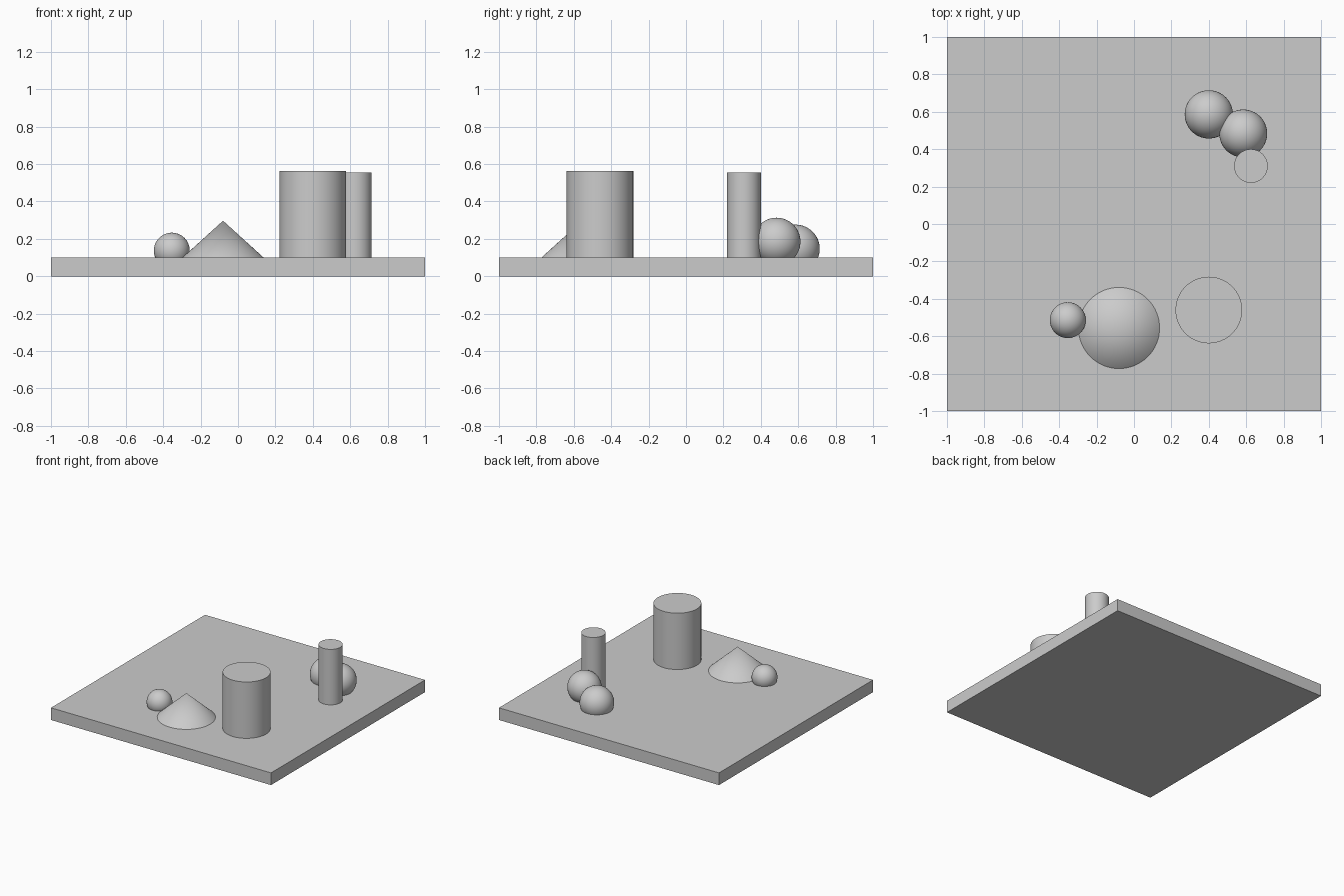
import bpy
import math

default = bpy.data.objects.get("Cube")
if default:
    bpy.data.objects.remove(default, do_unlink=True)

# One plain grey for everything
GREY = (0.6, 0.6, 0.6, 1.0)
grey = bpy.data.materials.new("plain grey")
grey.use_nodes = True
grey.diffuse_color = GREY
grey.node_tree.nodes["Principled BSDF"].inputs["Base Color"].default_value = GREY

PLATE_TOP = 0.1
SINK = 0.02  # how far standing parts reach into the plate


def finish(name, smooth=True):
    obj = bpy.context.object
    obj.name = obj.data.name = name
    obj.data.materials.clear()
    obj.data.materials.append(grey)
    if smooth:
        bpy.ops.object.shade_smooth_by_angle(angle=math.radians(35))
    return obj


def pillar(name, x, y, radius, top):
    base = PLATE_TOP - SINK
    bpy.ops.mesh.primitive_cylinder_add(
        vertices=64, radius=radius, depth=top - base, location=(x, y, (top + base) / 2))
    finish(name)


def ball(name, x, y, z, radius):
    bpy.ops.mesh.primitive_uv_sphere_add(
        segments=64, ring_count=32, radius=radius, location=(x, y, z))
    finish(name)


# Square ground plate
bpy.ops.mesh.primitive_cube_add(size=1, location=(0, 0, PLATE_TOP / 2))
plate = finish("ground_plate", smooth=False)
plate.scale = (2, 2, PLATE_TOP)

# Upright cylinders
pillar("wide_pillar", 0.4, -0.46, 0.178, 0.563)
pillar("narrow_pillar", 0.625, 0.31, 0.09, 0.556)

# Low cone resting on the plate
CONE_HEIGHT = 0.197
bpy.ops.mesh.primitive_cone_add(
    vertices=64, radius1=0.217, radius2=0, depth=CONE_HEIGHT,
    location=(-0.08, -0.556, PLATE_TOP + CONE_HEIGHT / 2))
finish("low_cone")

# Balls partly sunk into the plate
ball("small_ball", -0.354, -0.514, 0.137, 0.096)
ball("back_ball", 0.4, 0.586, 0.147, 0.129)
ball("raised_ball", 0.584, 0.484, 0.185, 0.128)
